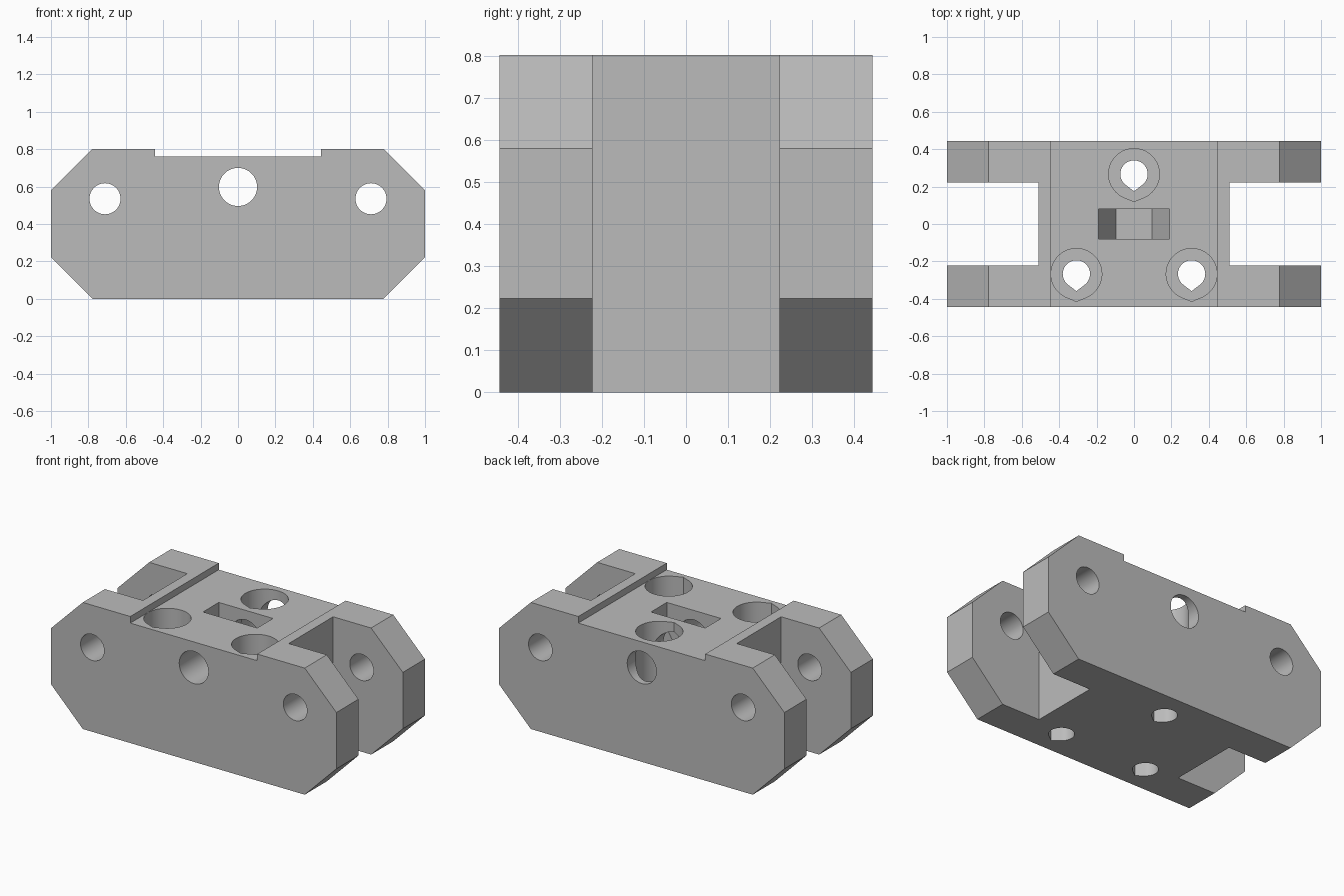
import bpy, bmesh, math
from mathutils import Vector

cube = bpy.data.objects.get("Cube")
if cube:
    bpy.data.objects.remove(cube, do_unlink=True)

grey = bpy.data.materials.new("plain grey")
grey.use_nodes = True
colour = (0.5, 0.5, 0.5, 1)
grey.diffuse_color = colour
grey.node_tree.nodes["Principled BSDF"].inputs["Base Color"].default_value = colour


def prism(name, outline, axis, start, end):
    """Extrude a closed 2D outline along y (outline is x, z) or z (outline is x, y)."""
    place = (lambda a, b: (a, start, b)) if axis == "y" else (lambda a, b: (a, b, start))
    step = Vector((0, end - start, 0)) if axis == "y" else Vector((0, 0, end - start))
    bm = bmesh.new()
    face = bm.faces.new([bm.verts.new(place(a, b)) for a, b in outline])
    side = bmesh.ops.extrude_face_region(bm, geom=[face])
    verts = [v for v in side["geom"] if isinstance(v, bmesh.types.BMVert)]
    bmesh.ops.translate(bm, verts=verts, vec=step)
    bmesh.ops.recalc_face_normals(bm, faces=bm.faces)
    mesh = bpy.data.meshes.new(name)
    bm.to_mesh(mesh)
    bm.free()
    obj = bpy.data.objects.new(name, mesh)
    mesh.materials.append(grey)
    bpy.context.collection.objects.link(obj)
    return obj


def rect(x0, x1, b0, b1):
    return [(x0, b0), (x1, b0), (x1, b1), (x0, b1)]


def circle(cx, cy, r, n=64):
    return [(cx + r * math.cos(math.tau * i / n), cy + r * math.sin(math.tau * i / n))
            for i in range(n)]


def teardrop(cx, cy, r, tip):
    """Circle drawn out to a point at distance tip towards -y."""
    half = math.acos(r / tip)
    sweep = math.tau - 2 * half
    arc = [-math.pi / 2 + half + sweep * i / 60 for i in range(61)]
    return [(cx, cy - tip)] + [(cx + r * math.cos(a), cy + r * math.sin(a)) for a in arc]


# Body: a bar with four cut corners
H, W, D = 0.802, 1.0, 0.443
right = [(0.778, 0), (W, 0.223), (W, 0.58), (0.778, H)]
body = prism("bracket_body", right + [(-x, z) for x, z in reversed(right)], "y", -D, D)

cutters = []


def cut(name, outline, axis, start, end):
    cutters.append(prism(name, outline, axis, start, end))


# Shallow recess across the top
cut("top_recess", rect(-0.445, 0.445, 0.76, 1), "y", -1, 1)

# Fork slots and pin holes at both ends
for s in (-1, 1):
    cut("fork_slot", rect(*sorted((s * 0.511, s * 1.2)), -0.222, 0.222), "z", -1, 2)
    cut("pin_hole", circle(s * 0.711, 0.535, 0.083), "y", -1, 1)

# Three counterbored screw holes
for x, y in ((0, 0.267), (-0.308, -0.267), (0.308, -0.267)):
    cut("screw_hole", teardrop(x, y, 0.073, 0.092), "z", -1, 1)
    cut("screw_head_bore", teardrop(x, y, 0.136, 0.147), "z", 0.27, 1)

# Lengthwise bolt hole with a hexagonal nut trap open to the top
R, zc = 0.19, 0.598
cut("bolt_hole", circle(0, zc, 0.102), "y", -1, 1)
low = zc - R * math.sqrt(3) / 2
cut("nut_trap", [(-R / 2, low), (R / 2, low), (R, zc), (R, 1), (-R, 1), (-R, zc)],
    "y", -0.079, 0.079)

# Apply the cuts, then remove the cutters
bpy.ops.object.select_all(action="DESELECT")
bpy.context.view_layer.objects.active = body
body.select_set(True)
for c in cutters:
    c.hide_render = True
    mod = body.modifiers.new(c.name, "BOOLEAN")
    mod.operation = "DIFFERENCE"
    mod.solver = "EXACT"
    mod.object = c
    bpy.ops.object.modifier_apply(modifier=mod.name)
for c in cutters:
    bpy.data.objects.remove(c, do_unlink=True)

bpy.ops.object.shade_smooth_by_angle(angle=math.radians(20))
